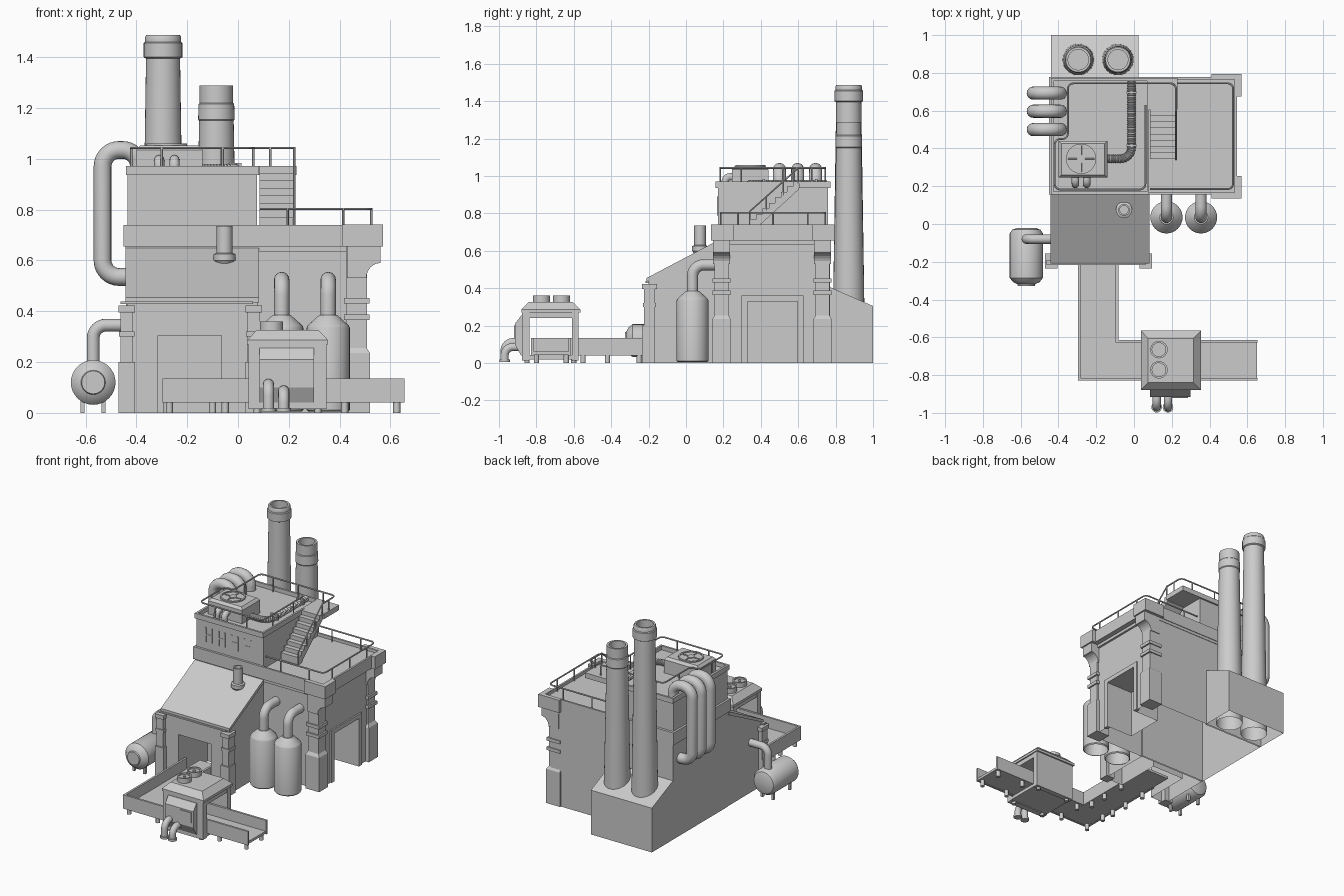
import bpy, bmesh, math
from mathutils import Vector as V


def add(name, bm, smooth=False):
    bmesh.ops.recalc_face_normals(bm, faces=bm.faces)
    me = bpy.data.meshes.new(name)
    bm.to_mesh(me)
    bm.free()
    ob = bpy.data.objects.new(name, me)
    bpy.context.collection.objects.link(ob)
    if smooth:
        bpy.ops.object.select_all(action='DESELECT')
        ob.select_set(True)
        bpy.context.view_layer.objects.active = ob
        bpy.ops.object.shade_smooth_by_angle(angle=math.radians(35))
    return ob


def loft(name, r0, z0, r1, z1):
    """Block between two rectangles (x0, x1, y0, y1)."""
    bm = bmesh.new()
    ring = [[bm.verts.new((r[i], r[j], z)) for i, j in ((0, 2), (1, 2), (1, 3), (0, 3))]
            for r, z in ((r0, z0), (r1, z1))]
    bm.faces.new(ring[0])
    bm.faces.new(ring[1])
    for i in range(4):
        j = (i + 1) % 4
        bm.faces.new((ring[0][i], ring[0][j], ring[1][j], ring[1][i]))
    return add(name, bm)


def box(name, x0, x1, y0, y1, z0, z1):
    return loft(name, (x0, x1, y0, y1), z0, (x0, x1, y0, y1), z1)


def extrude(name, prof, axis, a, b):
    """Extrude a profile along 'x' (profile y,z) or 'y' (profile x,z)."""
    bm = bmesh.new()
    f = bm.faces.new([bm.verts.new((a, p, q) if axis == 'x' else (p, a, q)) for p, q in prof])
    g = bmesh.ops.extrude_face_region(bm, geom=[f])['geom']
    bmesh.ops.translate(bm, verts=[e for e in g if isinstance(e, bmesh.types.BMVert)],
                        vec=(b - a, 0, 0) if axis == 'x' else (0, b - a, 0))
    return add(name, bm)


def lathe(name, prof, loc, axis='z', n=32):
    bm = bmesh.new()
    rings = []
    for r, h in prof:
        ring = []
        for i in range(n):
            t = 2 * math.pi * i / n
            c = (r * math.cos(t), r * math.sin(t), h) if axis == 'z' else (r * math.cos(t), h, r * math.sin(t))
            ring.append(bm.verts.new(V(c) + V(loc)))
        rings.append(ring)
    for a, b in zip(rings, rings[1:]):
        for i in range(n):
            bm.faces.new((a[i], a[(i + 1) % n], b[(i + 1) % n], b[i]))
    bm.faces.new(rings[0])
    bm.faces.new(rings[-1])
    return add(name, bm, True)


def fillet(pts, r, n=8):
    """Round the inner corners of a path with arcs of radius r."""
    pts = [V(p) for p in pts]
    out = [pts[0]]
    for a, p, b in zip(pts, pts[1:], pts[2:]):
        u, v = (a - p).normalized(), (b - p).normalized()
        half = u.angle(v) / 2
        c = p + (u + v).normalized() * (r / math.sin(half))
        d = r / math.tan(half)
        s, e = (p + u * d - c).normalized(), (p + v * d - c).normalized()
        out += [c + s.slerp(e, i / n) * r for i in range(n + 1)]
    return out + [pts[-1]]


def tube(name, paths, r, res=4, ribs=False):
    cu = bpy.data.curves.new(name, 'CURVE')
    cu.dimensions, cu.bevel_depth, cu.bevel_resolution, cu.use_fill_caps = '3D', r, res, True
    for path in paths:
        if ribs:
            dense = [V(path[0])]
            for a, b in zip(path, path[1:]):
                k = max(1, round((b - a).length / 0.006))
                dense += [a.lerp(b, i / k) for i in range(1, k + 1)]
            path = dense
        s = cu.splines.new('POLY')
        s.points.add(len(path) - 1)
        for i, p in enumerate(path):
            s.points[i].co = (*p, 1)
            s.points[i].radius = (1.05 if i % 2 else 0.88) if ribs else 1
    tmp = bpy.data.objects.new(name, cu)
    bpy.context.collection.objects.link(tmp)
    bm = bmesh.new()
    bm.from_mesh(tmp.evaluated_get(bpy.context.evaluated_depsgraph_get()).to_mesh())
    bpy.data.objects.remove(tmp)
    return add(name, bm, True)


def railing(name, pts, z0, z1, gap=0.2):
    top = [V((x, y, z1)) for x, y in pts]
    paths = [fillet(top, 0.03)]
    for a, b in zip(top, top[1:]):
        if (b - a).length > 0.1:
            k = max(1, round((b - a).length / gap))
            posts = [a.lerp(b, (i + 0.5) / k) for i in range(k)]
            paths += [[V((p.x, p.y, z0)), p] for p in posts]
    tube(name, paths, 0.005, 1)


def cut(ob, *dims):
    c = box('cutter', *dims)
    c.hide_render = True
    m = ob.modifiers.new('cut', 'BOOLEAN')
    m.operation, m.object, m.solver = 'DIFFERENCE', c, 'EXACT'
    bpy.context.view_layer.objects.active = ob
    bpy.ops.object.modifier_apply(modifier=m.name)
    bpy.data.objects.remove(c)


def open_bottom(ob):
    bm = bmesh.new()
    bm.from_mesh(ob.data)
    bmesh.ops.delete(bm, geom=[f for f in bm.faces if all(v.co.z < 0.007 for v in f.verts)], context='FACES')
    bm.to_mesh(ob.data)
    bm.free()


# Main hall with side doorway, ledge and recessed terrace
hall = box('main_hall', -0.44, 0.495, 0.17, 0.77, 0, 0.66)
cut(hall, 0.30, 0.6, 0.33, 0.595, -0.1, 0.33)
open_bottom(hall)
for y in (0.297, 0.595):
    box('side_door_jamb', 0.48, 0.505, y, y + 0.033, 0, 0.33)
box('side_door_lintel', 0.48, 0.505, 0.297, 0.628, 0.33, 0.36)
box('hall_ledge', -0.443, 0.51, 0.162, 0.773, 0.635, 0.66)
parapet = box('hall_parapet', -0.45, 0.545, 0.155, 0.777, 0.655, 0.74)
cut(parapet, 0.06, 0.532, 0.168, 0.764, 0.72, 0.8)

# Right corner pillars with flared brackets
for y0, y1, c0, c1, edge in ((0.145, 0.235, 0.135, 0.255, 0.165), (0.685, 0.775, 0.675, 0.795, 0.767)):
    box('corner_parapet_side', 0.535, 0.57, c0, c1, 0.655, 0.742)
    box('corner_parapet_end', 0.41, 0.57, *sorted((edge, c0 if edge < 0.5 else c1)), 0.655, 0.742)
    box('pillar_shaft', 0.425, 0.507, y0 + 0.008, y1 - 0.008, 0.2, 0.66)
    box('pillar_base', 0.415, 0.52, y0 - 0.004, y1 + 0.004, 0, 0.235)
    loft('pillar_base_bevel', (0.415, 0.52, y0 - 0.004, y1 + 0.004), 0.235,
         (0.425, 0.507, y0 + 0.008, y1 - 0.008), 0.255)
    for z in (0.365, 0.43):
        box('pillar_band', 0.417, 0.518, y0 - 0.002, y1 + 0.002, z, z + 0.022)
    arc = [(0.56 - 0.055 * math.cos(t * math.pi / 12), 0.53 + 0.06 * math.sin(t * math.pi / 12)) for t in range(7)]
    extrude('pillar_bracket', [(0.43, 0.53)] + arc + [(0.56, 0.66), (0.43, 0.66)], 'y', y0, y1)

# Front porch with sloped roof and open doorway
porch = extrude('front_porch', [(-0.2, 0), (-0.2, 0.44), (0.18, 0.64), (0.18, 0)], 'x', -0.437, 0.077)
cut(porch, -0.315, -0.065, -0.3, 0.12, -0.1, 0.305)
open_bottom(porch)
extrude('porch_roof', [(-0.21, 0.435), (-0.21, 0.455), (0.16, 0.65), (0.16, 0.625)], 'x', -0.442, 0.082)
box('porch_eave', -0.462, 0.06, -0.216, -0.19, 0.428, 0.438)
for x0, x1 in ((-0.47, -0.405), (0.03, 0.095)):
    box('porch_pillar_base', x0, x1, -0.235, -0.165, 0, 0.2)
    box('porch_pillar', x0 + 0.008, x1 - 0.008, -0.225, -0.165, 0.2, 0.4)
    box('porch_pillar_band', x0 + 0.002, x1 - 0.002, -0.231, -0.16, 0.3, 0.32)
    box('porch_pillar_cap', x0, x1, -0.235, -0.155, 0.395, 0.422)
lathe('porch_roof_vent', [(0.025, 0.54), (0.03, 0.585), (0.043, 0.60), (0.043, 0.625), (0.031, 0.63), (0.031, 0.735),
                          (0.022, 0.735), (0.022, 0.70)], (-0.053, 0.075, 0))

# Upper storey, recessed roof, landing and window bars
box('upper_storey', -0.435, 0.075, 0.17, 0.76, 0.715, 0.94)
roof = box('upper_roof', -0.44, 0.08, 0.157, 0.772, 0.937, 0.972)
cut(roof, -0.425, 0.068, 0.171, 0.758, 0.944, 1.0)
box('stair_landing', 0.07, 0.23, 0.605, 0.772, 0.937, 0.972)
for i in range(4):
    x = -0.37 + i * 0.1
    for d in (0, 0.045):
        box('window_bar', x + d, x + d + 0.01, 0.166, 0.175, 0.79, 0.89)
    box('window_crossbar', x, x + 0.055, 0.167, 0.175, 0.835, 0.845)

# Stairs
steps = []
for i in range(8):
    y, z = 0.345 + i * 0.0325, 0.74 + i * 0.029
    steps += [(y, z), (y, z + 0.029)]
extrude('stairs', steps + [(0.605, 0.972), (0.605, 0.93), (0.375, 0.72), (0.345, 0.72)], 'x', 0.085, 0.22)

# Railings
railing('terrace_railing', [(0.085, 0.185), (0.525, 0.185), (0.525, 0.745), (0.085, 0.745)], 0.72, 0.803)
railing('roof_front_railing', [(-0.35, 0.70), (-0.35, 0.45), (-0.42, 0.45), (-0.42, 0.183), (0.06, 0.183), (0.06, 0.63)],
        0.94, 1.043)
railing('roof_back_railing', [(-0.35, 0.69), (-0.35, 0.745), (0.222, 0.745), (0.222, 0.6)], 0.94, 1.043)
tube('stair_handrail', [[(0.222, 0.6, 1.043), (0.222, 0.34, 0.81), (0.222, 0.34, 0.72)]] +
     [[(0.222, y, z), (0.222, y, z + 0.075)] for y, z in ((0.43, 0.815), (0.52, 0.895), (0.6, 0.96))], 0.005, 1)

# Rooftop cooling unit with fan, hose and small pipes
box('cooling_unit', -0.4, -0.14, 0.245, 0.44, 0.94, 1.035)
loft('cooling_unit_top', (-0.4, -0.14, 0.245, 0.44), 1.035, (-0.385, -0.155, 0.26, 0.425), 1.052)
lathe('fan_ring', [(0.07, 1.05), (0.08, 1.05), (0.08, 1.06), (0.07, 1.06), (0.07, 1.054)], (-0.28, 0.345, 0))
lathe('fan_hub', [(0.022, 1.05), (0.022, 1.06)], (-0.28, 0.345, 0), n=16)
tube('fan_blades', [[(-0.28, 0.345, 1.056), (-0.28 + 0.075 * math.cos(a), 0.345 + 0.075 * math.sin(a), 1.056)]
                    for a in (i * math.pi / 2 for i in range(4))], 0.004, 1)
tube('ribbed_hose', [fillet([(-0.15, 0.345, 0.958), (-0.013, 0.345, 0.958), (-0.013, 0.755, 0.958)], 0.06)], 0.022, 3, True)
for y in (0.41, 0.69):
    box('hose_clamp', -0.04, 0.014, y, y + 0.012, 0.94, 0.983)
for x in (-0.31, -0.25):
    tube('small_roof_pipe', [fillet([(x, 0.27, 0.995), (x, 0.21, 0.995), (x, 0.21, 0.94)], 0.025)], 0.02)

# Three large pipes on the left wall
for y in (0.5, 0.597, 0.693):
    tube('wall_pipe', [fillet([(-0.40, y, 0.535), (-0.533, y, 0.535), (-0.533, y, 1.035), (-0.39, y, 1.035),
                               (-0.39, y, 0.94)], 0.065)], 0.035, 6)

# Chimney base and hollow chimneys
open_bottom(extrude('chimney_base', [(0.76, 0), (0.76, 0.41), (1.0, 0.305), (1.0, 0)], 'x', -0.44, 0.025))
open_bottom(lathe('tall_chimney', [(0.087, 0), (0.083, 0.35), (0.067, 1.395), (0.076, 1.4), (0.076, 1.455), (0.071, 1.46),
                                   (0.071, 1.478), (0.066, 1.488), (0.054, 1.488), (0.054, 1.3)], (-0.295, 0.87, 0)))
open_bottom(lathe('short_chimney', [(0.087, 0), (0.083, 0.35), (0.068, 1.15), (0.072, 1.155), (0.070, 1.215), (0.066, 1.22),
                                    (0.066, 1.288), (0.053, 1.288), (0.053, 1.1)], (-0.085, 0.87, 0)))

# Two vertical tanks by the hall
for x in (0.172, 0.355):
    open_bottom(lathe('vertical_tank', [(0.078, 0.005), (0.085, 0.012), (0.085, 0.335), (0.08, 0.345), (0.036, 0.385),
                                        (0.03, 0.385)], (x, 0.035, 0)))
    tube('vertical_tank_pipe', [fillet([(x, 0.035, 0.37), (x, 0.035, 0.525), (x, 0.19, 0.525)], 0.06)], 0.03, 6)

# Horizontal tank on the left
lathe('horizontal_tank', [(0.045, -0.327), (0.048, -0.318), (0.07, -0.308), (0.088, -0.285), (0.088, -0.05),
                          (0.075, -0.03), (0.045, -0.02)], (-0.57, 0, 0.12), 'y')
tube('horizontal_tank_pipe', [fillet([(-0.57, -0.08, 0.18), (-0.57, -0.08, 0.345), (-0.42, -0.08, 0.345)], 0.05)], 0.025, 6)
for x, y in ((-0.612, -0.265), (-0.612, -0.085), (-0.53, -0.265), (-0.53, -0.085)):
    box('tank_leg', x - 0.008, x + 0.008, y, y + 0.018, 0, 0.06)

# L-shaped conveyor with side walls and feet
box('belt_back_run', -0.29, -0.085, -0.82, 0.0, 0.043, 0.06)
box('belt_side_run', -0.29, 0.65, -0.82, -0.62, 0.0435, 0.0605)
for d in ((-0.297, -0.283, -0.828, -0.15), (-0.097, -0.083, -0.628, -0.15),
          (-0.297, 0.655, -0.828, -0.814), (-0.097, 0.655, -0.628, -0.614)):
    box('conveyor_wall', *d, 0.04, 0.135)
feet = [(x, y) for x in (-0.28, -0.1) for y in (-0.25, -0.42, -0.55)]
for x, y in feet + [(x, y) for x in (-0.27, -0.05, 0.42, 0.625) for y in (-0.8, -0.64)]:
    lathe('conveyor_foot', [(0.014, 0), (0.014, 0.045)], (x, y, 0), n=12)

# Tunnel machine over the conveyor
for y0, y1 in ((-0.877, -0.837), (-0.61, -0.575)):
    box('machine_wall', 0.042, 0.348, y0, y1, 0.015, 0.285)
box('machine_floor', 0.045, 0.345, -0.86, -0.58, 0.02, 0.042)
box('machine_ceiling', 0.045, 0.345, -0.86, -0.58, 0.24, 0.285)
box('machine_roof_edge', 0.036, 0.354, -0.88, -0.565, 0.27, 0.287)
loft('machine_roof', (0.036, 0.354, -0.88, -0.565), 0.287, (0.075, 0.315, -0.84, -0.605), 0.327)
extrude('machine_panel', [(-0.865, 0.04), (-0.882, 0.04), (-0.915, 0.1), (-0.915, 0.21), (-0.88, 0.255), (-0.865, 0.255)],
        'x', 0.085, 0.3)
box('machine_panel_window', 0.2, 0.285, -0.92, -0.9, 0.13, 0.2)
for y in (-0.665, -0.772):
    lathe('machine_fan', [(0.046, 0.32), (0.046, 0.36), (0.036, 0.36), (0.036, 0.35), (0.01, 0.35), (0.01, 0.357)],
          (0.132, y, 0), n=24)
for x, z in ((0.12, 0.112), (0.18, 0.086)):
    tube('machine_pipe', [fillet([(x, -0.86, z), (x, -0.97, z), (x, -0.97, 0.012)], 0.045)], 0.022, 5)
    lathe('machine_pipe_flange', [(0.028, 0.005), (0.028, 0.02)], (x, -0.97, 0), n=20)
for x, y in ((0.075, -0.85), (0.075, -0.6), (0.315, -0.85), (0.315, -0.6)):
    lathe('machine_foot', [(0.014, 0), (0.014, 0.03)], (x, y, 0), n=12)
